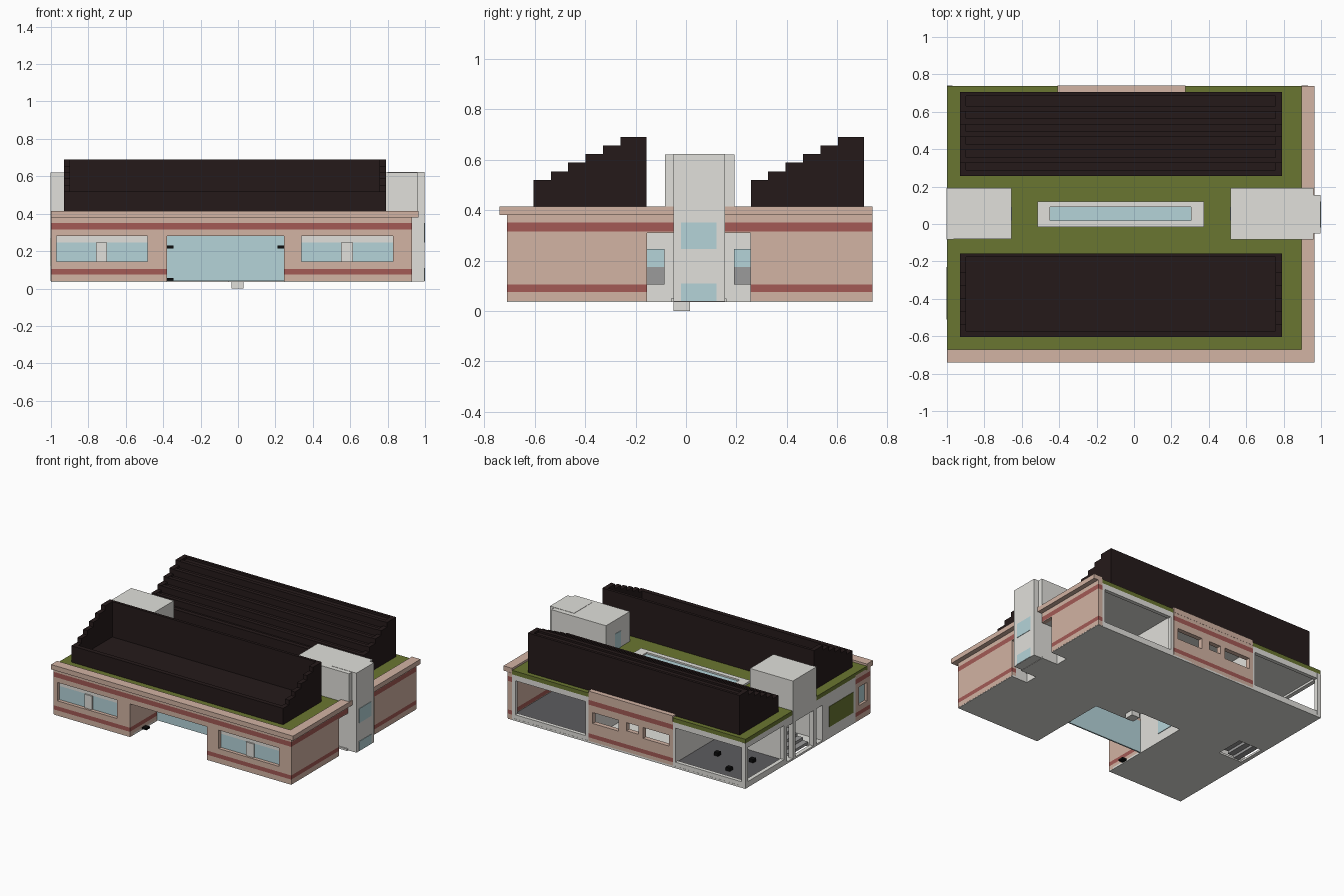
import bpy, bmesh

if "Cube" in bpy.data.objects:
    bpy.data.objects.remove(bpy.data.objects["Cube"])

def mat(name, rgb):
    m = bpy.data.materials.new(name)
    lin = [((c / 255 + 0.055) / 1.055) ** 2.4 for c in rgb]
    m.diffuse_color = (*lin, 1)
    m.use_nodes = True
    m.node_tree.nodes["Principled BSDF"].inputs["Base Color"].default_value = m.diffuse_color
    return m

TAN = mat("tan_wall", (210, 179, 163))
RED = mat("red_band", (163, 90, 85))
GRASS = mat("grass", (106, 118, 49))
LIGHT = mat("light_grey", (225, 224, 219))
GLASS = mat("pale_glass", (181, 212, 217))
DARK = mat("dark_brown", (37, 26, 26))
FLOOR = mat("floor_grey", (93, 92, 95))
MID = mat("mid_grey", (155, 155, 155))
BLACK = mat("black", (12, 12, 12))


def make(name, bm, mats):
    me = bpy.data.meshes.new(name)
    bm.to_mesh(me)
    bm.free()
    for m in mats:
        me.materials.append(m)
    ob = bpy.data.objects.new(name, me)
    bpy.context.collection.objects.link(ob)
    return ob


def box(name, x, y, z, m):
    bm = bmesh.new()
    bmesh.ops.create_cube(bm, size=1)
    for v in bm.verts:
        v.co = [(a[0] + a[1]) / 2 + c * (a[1] - a[0]) for a, c in zip((x, y, z), v.co)]
    return make(name, bm, [m])


def panel(name, axis, span, u, v, holes=(), m=TAN, bands=False):
    """Flat slab with rectangular holes (u0,u1,v0,v1); bands adds red stripes."""
    us, vs = set(u), set(v)
    for h in holes:
        us.update(h[:2])
        vs.update(h[2:])
    stripes = [(.075, .105), (.315, .35)] if bands else []
    for s in stripes:
        vs.update(c for c in s if v[0] < c < v[1])
    us, vs = sorted(us), sorted(vs)
    mid = sum(span) / 2
    bm = bmesh.new()
    put = {'x': lambda a, b: (mid, a, b), 'y': lambda a, b: (a, mid, b), 'z': lambda a, b: (a, b, mid)}[axis]
    for u0, u1 in zip(us, us[1:]):
        for v0, v1 in zip(vs, vs[1:]):
            cu, cv = (u0 + u1) / 2, (v0 + v1) / 2
            if any(h[0] < cu < h[1] and h[2] < cv < h[3] for h in holes):
                continue
            f = bm.faces.new([bm.verts.new(put(a, b)) for a, b in ((u0, v0), (u1, v0), (u1, v1), (u0, v1))])
            f.material_index = int(any(s[0] < cv < s[1] for s in stripes))
    bmesh.ops.remove_doubles(bm, verts=bm.verts, dist=1e-5)
    ob = make(name, bm, [m, RED] if bands else [m])
    mod = ob.modifiers.new("thickness", 'SOLIDIFY')
    mod.thickness = span[1] - span[0]
    mod.offset = 0
    return ob


def extrude_profile(name, pts, x0, x1, m):
    """Side profile in (y, z) stretched along x."""
    bm = bmesh.new()
    f = bm.faces.new([bm.verts.new((x0, y, z)) for y, z in pts])
    r = bmesh.ops.extrude_face_region(bm, geom=[f])
    bmesh.ops.translate(bm, vec=(x1 - x0, 0, 0), verts=[g for g in r['geom'] if isinstance(g, bmesh.types.BMVert)])
    bmesh.ops.recalc_face_normals(bm, faces=bm.faces)
    return make(name, bm, [m])


# Floor and roof slabs
panel("floor", 'z', (.036, .05), (-.999, .929), (-.709, .739),
      [(-.38, .245, -.709, -.1), (-.38, -.05, -.1, .02), (.8, .929, -.155, -.06),
       (.8, .929, .16, .255), (-.97, -.78, -.05, .16)], LIGHT)
box("roof_slab", (-.995, .925), (-.70, .735), (.345, .375), LIGHT)
box("grass_roof", (-1, .90), (-.68, .738), (.37, .40), GRASS)
box("base_block", (-.035, .03), (-.05, .015), (0, .045), LIGHT)

# Parapet
box("front_parapet", (-1, .965), (-.74, -.67), (.38, .415), TAN)
box("right_parapet", (.895, .965), (-.68, .739), (.38, .415), TAN)
box("back_parapet", (-.41, .275), (.69, .74), (.375, .415), TAN)

# Front wall with two windows and the entrance opening
wins = [(-.97, -.485, -.76, -.70), (.34, .83, .55, .615)]
panel("front_wall", 'y', (-.71, -.67), (-1, .93), (.04, .38),
      [(a, b, .145, .28) for a, b, _, _ in wins] + [(-.38, .245, .04, .28)], TAN, True)
for a, b, p, q in wins:
    box("front_window", (a, b), (-.685, -.675), (.145, .245), GLASS)
    box("front_window_header", (a, b), (-.685, -.675), (.245, .28), LIGHT)
    box("front_window_pillar", (p, q), (-.695, -.67), (.145, .245), LIGHT)

# Entrance recess and lobby
for x in ((-.41, -.38), (.245, .275)):
    panel("entrance_side", 'x', x, (-.69, -.39), (.04, .30), (), TAN, True)
    box("lobby_side", x, (-.39, .02), (.045, .345), LIGHT)
box("lobby_window", (-.381, -.376), (-.2, -.05), (.1, .26), GLASS)
box("entrance_ceiling", (-.40, .26), (-.68, -.385), (.28, .30), TAN)
box("entrance_glass", (-.38, .245), (-.395, -.385), (.04, .28), GLASS)
box("lobby_back", (-.40, .26), (.02, .04), (.045, .345), LIGHT)
for x, z in ((-.38, .042), (-.38, .215), (.21, .215)):
    box("entrance_lamp", (x, x + .035), (-.57, -.53), (z, z + .014), BLACK)

# Right wall, recess and windows
panel("right_wall", 'x', (.895, .93), (-.705, .74), (.04, .38), [(-.155, .255, .04, .31)], TAN, True)
box("right_recess_wall", (.78, .80), (-.155, .255), (.04, .345), LIGHT)
box("right_recess_ceiling", (.79, .9), (-.155, .255), (.31, .345), LIGHT)
for y in ((-.18, -.155), (.255, .28)):
    box("right_recess_side", (.79, .9), y, (.04, .345), LIGHT)
for y in ((-.155, -.085), (.19, .255)):
    box("recess_window_glass", (.795, .806), y, (.175, .245), GLASS)
    box("recess_window_sill", (.795, .806), y, (.105, .175), MID)

# Stair towers
box("right_tower", (.515, .96), (-.083, .192), (.38, .62), LIGHT)
box("right_tower_front", (.8, .997), (-.05, .155), (.038, .622), LIGHT)
box("tower_window", (.99, 1), (-.02, .12), (.245, .35), GLASS)
box("tower_door", (.99, 1), (-.02, .12), (.04, .11), GLASS)
box("left_tower", (-.99, -.655), (-.08, .192), (.345, .62), LIGHT)
panel("left_tower_face", 'x', (-1.002, -.965), (-.083, .192), (.04, .62), [(-.05, .16, .04, .33)], LIGHT)
for x0 in (.512, -.656):
    box("tower_roof_door", (x0, x0 + .004), (.02, .09), (.40, .52), GLASS)

# Left side: front half with green panel, middle stair entrance, back bay
panel("left_corner_wall", 'x', (-1, -.97), (-.705, -.54), (.04, .38), [(-.67, -.58, .145, .28)], TAN, True)
box("left_corner_glass", (-.982, -.974), (-.67, -.58), (.145, .28), GLASS)
panel("left_frame", 'x', (-1, -.97), (-.54, .74), (.04, .37),
      [(-.155, .255, .04, .31), (.29, .71, .08, .33)], LIGHT)
box("green_panel", (-1.003, -.995), (-.51, -.23), (.12, .27), GRASS)
box("left_recess_wall", (-.78, -.76), (-.155, .255), (.04, .345), LIGHT)
for y in ((-.18, -.155), (.255, .275)):
    box("left_recess_side", (-.98, -.77), y, (.04, .345), LIGHT)
for i in range(4):
    x = -.95 + i * .043
    box("entrance_step", (x, x + .043), (-.06, .17), (.045 + i * .02, .065 + i * .02), MID)

# Back wall: two open bays and a banded centre with three openings
panel("back_centre", 'y', (.705, .739), (-.41, .275), (.04, .38),
      [(.03, .24, .185, .265), (-.13, -.035, .205, .265), (-.38, -.17, .185, .265)], TAN, True)
panel("back_bay_frame_right", 'y', (.71, .738), (.275, .896), (.04, .37), [(.30, .87, .08, .33)], LIGHT)
panel("back_bay_frame_left", 'y', (.71, .738), (-.999, -.41), (.04, .37), [(-.97, -.43, .08, .33)], LIGHT)

# Interior partitions, bay floors and stools
box("partition_right", (.275, .29), (.27, .71), (.045, .345), LIGHT)
box("partition_left", (-.425, -.41), (.27, .71), (.045, .345), LIGHT)
box("partition_back", (-.97, .9), (.265, .28), (.045, .345), LIGHT)
for x in ((-.975, -.425), (.29, .895)):
    box("bay_floor", x, (.28, .715), (.045, .07), FLOOR)
for x, y in ((-.8, .6), (-.6, .45), (-.85, .4)):
    box("bay_stool", (x, x + .035), (y, y + .035), (.065, .095), BLACK)

# Skylight
panel("skylight_frame", 'z', (.38, .415), (-.515, .375), (-.015, .12), [(-.45, .305, .02, .09)], LIGHT)
box("skylight_glass", (-.455, .31), (.015, .095), (.39, .404), GLASS)


# Stepped roof stands
def stair(y0, y1, drop=0.0):
    pts = [(y1, .40), (y0, .40)]
    for i in range(6):
        z = .52 + .034 * i - drop
        pts += [(y0 + .069 * i, z), (y0 + .069 * (i + 1) if i < 5 else y1, z)]
    return pts


for y0, y1, label in ((-.605, -.157, "front"), (.257, .705, "back")):
    for x0 in (-.93, .757):
        extrude_profile(label + "_stand_side", stair(y0, y1), x0, x0 + .033, DARK)
    box(label + "_stand_low_wall", (-.9, .76), (y0, y0 + .033), (.40, .52), DARK)
    box(label + "_stand_high_wall", (-.9, .76), (y1 - .02, y1), (.40, .69), DARK)
box("front_stand_floor", (-.9, .76), (-.58, -.17), (.40, .43), DARK)
extrude_profile("back_stand_steps", stair(.257, .69, .015), -.9, .76, DARK)
for i in range(1, 6):
    y = .257 + .069 * i
    box("back_step_lip", (-.9, .76), (y, y + .03), (.42, .518 + .034 * i), DARK)
